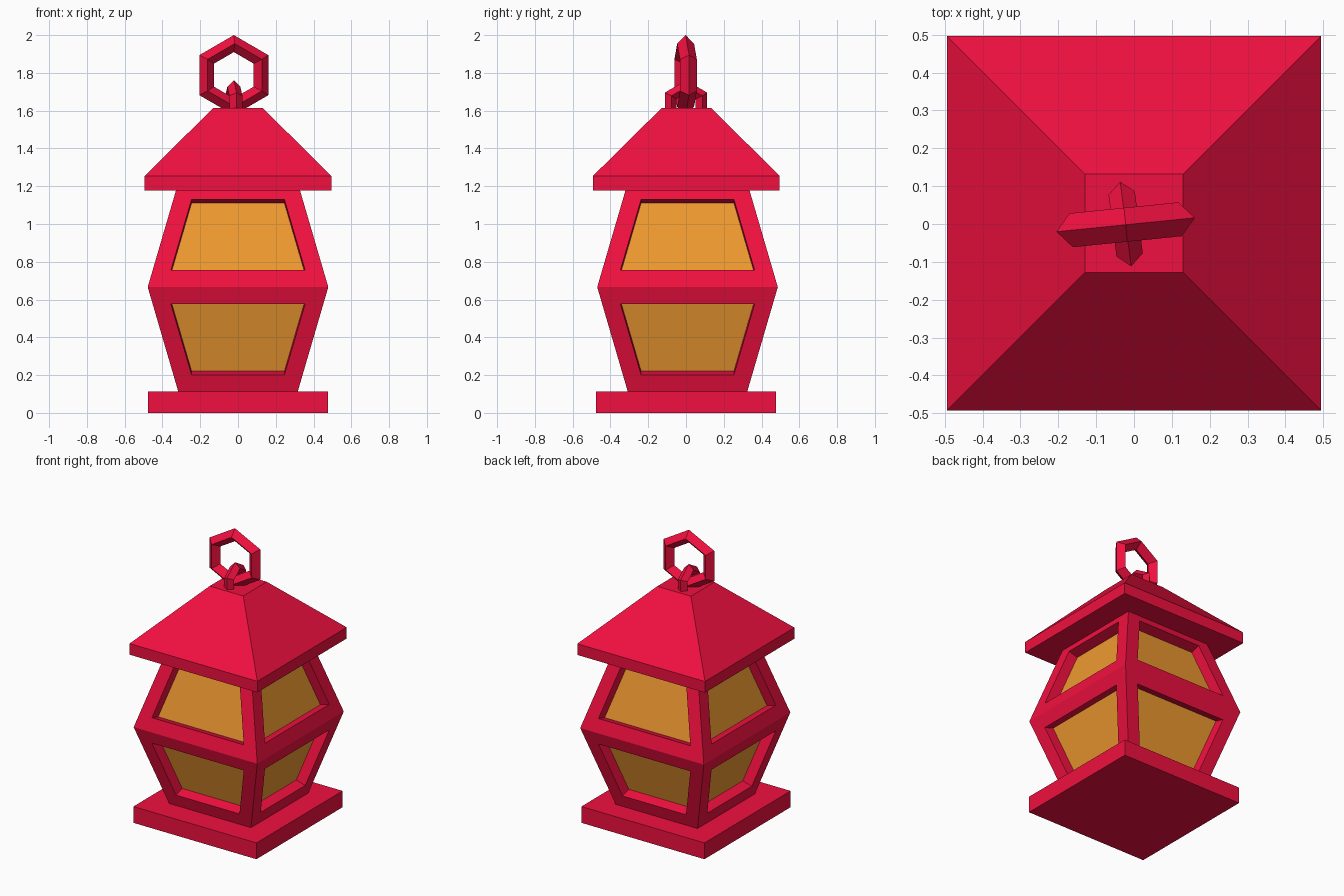
import bpy, bmesh
from math import radians
from mathutils import Matrix, Vector

if "Cube" in bpy.data.objects:
    bpy.data.objects.remove(bpy.data.objects["Cube"])


def material(name, color):
    m = bpy.data.materials.new(name)
    m.diffuse_color = color
    m.use_nodes = True
    m.node_tree.nodes["Principled BSDF"].inputs["Base Color"].default_value = m.diffuse_color
    return m


RED = material("red_metal", (0.88, 0.005, 0.05, 1))
AMBER = material("amber_glass", (0.86, 0.32, 0.03, 1))


def square_stack(name, sections, y=0.0, windows=False):
    """Closed solid through square sections given as (half width, height)."""
    bm = bmesh.new()
    rings = [[bm.verts.new((sx * h, y + sy * h, z))
              for sx, sy in ((-1, -1), (1, -1), (1, 1), (-1, 1))]
             for h, z in sections]
    sides = []
    for a, b in zip(rings, rings[1:]):
        for i in range(4):
            j = (i + 1) % 4
            sides.append(bm.faces.new((a[i], a[j], b[j], b[i])))
    bm.faces.new(rings[0][::-1])
    bm.faces.new(rings[-1])
    bm.normal_update()
    if windows:
        # frame borders, then recessed glass panes
        bmesh.ops.inset_individual(bm, faces=sides, thickness=0.093,
                                   use_even_offset=True)
        panes = bmesh.ops.extrude_discrete_faces(bm, faces=sides)["faces"]
        bm.normal_update()
        for f in panes:
            shift = f.normal * -0.072
            f.material_index = 1
            for v in f.verts:
                v.co += shift
    bm.normal_update()
    me = bpy.data.meshes.new(name)
    bm.to_mesh(me)
    bm.free()
    me.materials.append(RED)
    if windows:
        me.materials.append(AMBER)
    ob = bpy.data.objects.new(name, me)
    bpy.context.collection.objects.link(ob)
    return ob


def hex_ring(name, center, major, minor, turn):
    """Upright six-sided ring with a diamond section, turned about z."""
    bpy.ops.mesh.primitive_torus_add(major_segments=6, minor_segments=4,
                                     major_radius=major, minor_radius=minor)
    ob = bpy.context.object
    ob.name = name
    ob.data.transform(Matrix.Translation(Vector(center))
                      @ Matrix.Rotation(radians(turn), 4, 'Z')
                      @ Matrix.Rotation(radians(90), 4, 'X')
                      @ Matrix.Rotation(radians(90), 4, 'Z'))
    ob.data.materials.append(RED)
    for p in ob.data.polygons:
        p.use_smooth = False
    return ob


# base slab
square_stack("base", [(0.476, 0), (0.476, 0.114)])

# lantern body with eight windows
square_stack("body", [(0.316, 0.112), (0.478, 0.666), (0.316, 1.22)],
             y=0.008, windows=True)

# roof with vertical eave and flat cap
square_stack("roof", [(0.494, 1.177), (0.494, 1.255), (0.13, 1.615)], y=0.002)

# hanging loop fixed in the roof and the carrying ring
hex_ring("roof_loop", (-0.022, 0, 1.631), 0.095, 0.035, 97.4)
hex_ring("carry_ring", (-0.022, -0.002, 1.788), 0.167, 0.045, 5.75)
